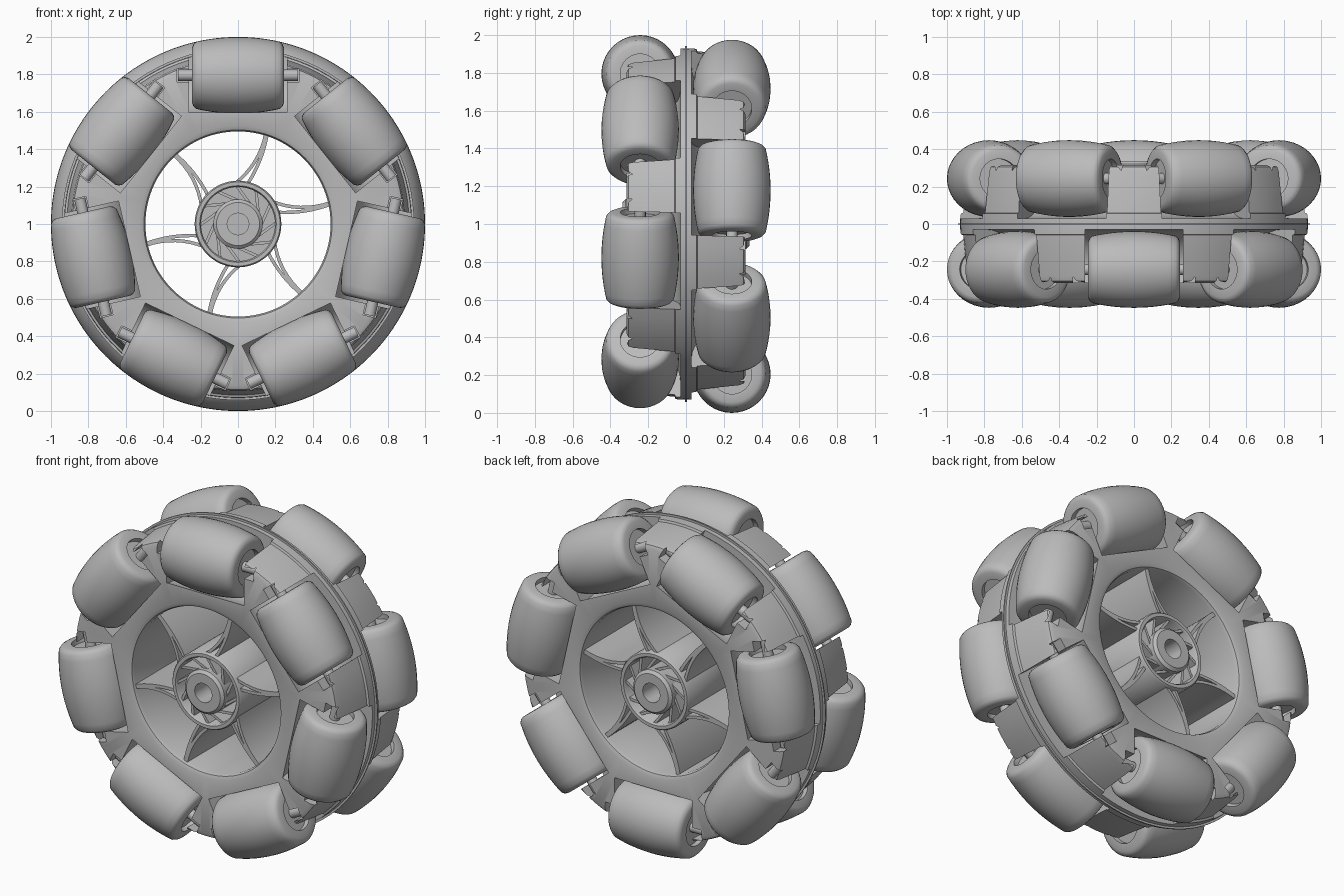
import bpy, bmesh, math
from mathutils import Matrix, Vector

if "Cube" in bpy.data.objects:
    bpy.data.objects.remove(bpy.data.objects["Cube"])

COUNT = 7                  # rollers per row
STEP = math.tau / COUNT
ROLLER_R = 0.795           # distance of roller axis from wheel axis
ROW_Y = 0.243              # offset of each row from the middle
FACE_Y = 0.315             # half width of the wheel body

grey = bpy.data.materials.new("plain grey")
grey.use_nodes = True
grey.diffuse_color = (0.5, 0.5, 0.5, 1)
grey.node_tree.nodes["Principled BSDF"].inputs["Base Color"].default_value = (0.5, 0.5, 0.5, 1)

CENTRE = Matrix.Translation((0, 0, 1))
AXLE = CENTRE @ Matrix.Rotation(math.pi / 2, 4, 'X')       # local z along the axle


def finish(name, bm, matrix=CENTRE, angle=35):
    bmesh.ops.remove_doubles(bm, verts=bm.verts, dist=1e-5)
    bmesh.ops.recalc_face_normals(bm, faces=bm.faces)
    mesh = bpy.data.meshes.new(name)
    bm.to_mesh(mesh)
    bm.free()
    mesh.transform(matrix)
    mesh.materials.append(grey)
    obj = bpy.data.objects.new(name, mesh)
    bpy.context.collection.objects.link(obj)
    smooth(obj, angle)
    return obj


def smooth(obj, angle):
    bpy.ops.object.select_all(action='DESELECT')
    obj.select_set(True)
    bpy.context.view_layer.objects.active = obj
    bpy.ops.object.shade_smooth_by_angle(angle=math.radians(angle))


def lathe(name, profile, segments, matrix, closed=False):
    """Spin (radius, height) points about local z."""
    bm = bmesh.new()
    verts = [bm.verts.new((r, 0, h)) for r, h in profile]
    pairs = list(zip(verts, verts[1:]))
    if closed:
        pairs.append((verts[-1], verts[0]))
    edges = [bm.edges.new(p) for p in pairs]
    bmesh.ops.spin(bm, geom=verts + edges, cent=(0, 0, 0), axis=(0, 0, 1),
                   angle=math.tau, steps=segments, use_merge=True)
    return finish(name, bm, matrix)


def prism(bm, outline, offset, matrix=Matrix()):
    """Extrude a closed outline symmetrically along +-offset."""
    offset = Vector(offset)
    low = [bm.verts.new(matrix @ (Vector(p) - offset)) for p in outline]
    high = [bm.verts.new(matrix @ (Vector(p) + offset)) for p in outline]
    bm.faces.new(low)
    bm.faces.new(high[::-1])
    for i in range(len(low)):
        j = (i + 1) % len(low)
        bm.faces.new((low[i], high[i], high[j], low[j]))


def mirrored(half):
    return half + [(r, -h) for r, h in reversed(half)]


def roller_places():
    """Frames with x along the roller axis, z outward and -y to the open side."""
    for row in (0, 1):
        for k in range(COUNT):
            spin = Matrix.Rotation((k + row / 2) * STEP, 4, 'Y')
            yield spin @ Matrix.Rotation(row * math.pi, 4, 'Z')


# Wheel body with chamfered bore and tapered outer wall
body = lathe("wheel_body", mirrored([
    (0.495, 0), (0.495, FACE_Y - 0.03), (0.503, FACE_Y - 0.01), (0.525, FACE_Y),
    (0.865, FACE_Y), (0.885, FACE_Y - 0.01), (0.893, FACE_Y - 0.035),
    (0.915, 0.06), (0.928, 0.055), (0.93, 0)])[:-1], 98, AXLE, closed=True)

# Cut roller pockets and pin slots from the body
bm = bmesh.new()
for place in roller_places():
    pocket = [(0, -0.6, 1.1), (0, -0.6, ROLLER_R)]
    for i in range(17):
        a = math.pi * i / 16
        pocket.append((0, -ROW_Y - 0.213 * math.cos(a), ROLLER_R - 0.213 * math.sin(a)))
    pocket.append((0, -ROW_Y + 0.213, 1.1))
    prism(bm, pocket, (0.262, 0, 0), place)
cutter = finish("pocket_cutter", bm)
bm = bmesh.new()
for place in roller_places():
    slot = [(0, -0.6, ROLLER_R - 0.035), (0, -0.6, ROLLER_R + 0.035),
            (0, -ROW_Y + 0.035, ROLLER_R + 0.035), (0, -ROW_Y + 0.035, ROLLER_R - 0.035)]
    prism(bm, slot, (0.325, 0, 0), place)
slot_cutter = finish("slot_cutter", bm)
for tool in (cutter, slot_cutter):
    tool.hide_render = True
    cut = body.modifiers.new("cut", 'BOOLEAN')
    cut.operation = 'DIFFERENCE'
    cut.solver = 'EXACT'
    cut.object = tool
depsgraph = bpy.context.evaluated_depsgraph_get()
carved = bpy.data.meshes.new_from_object(body.evaluated_get(depsgraph))
body.modifiers.clear()
body.data = carved
for tool in (cutter, slot_cutter):
    bpy.data.objects.remove(tool)
smooth(body, 30)

# Thin seam ring around the middle
lathe("seam_ring", mirrored([(0.9, 0.004), (0.942, 0.004)]), 98, AXLE, closed=True)

# Barrel rollers, curved to follow the wheel circle, with recessed ends
half = 0.245
end_r = math.sqrt(1 - half ** 2) - ROLLER_R
barrel = [(0, half - 0.03), (0.105, half - 0.03), (0.105, half),
          (end_r - 0.025, half), (end_r - 0.008, half - 0.007)]
for i in range(7):
    x = (half - 0.022) * (1 - i / 6)
    barrel.append((math.sqrt(1 - x * x) - ROLLER_R, x))
barrel = barrel[:-1] + [(1 - ROLLER_R, 0)] + [(r, -h) for r, h in reversed(barrel[:-1])]
pin = mirrored([(0, 0.32), (0.03, 0.32)])
for n, place in enumerate(roller_places()):
    frame = (CENTRE @ place @ Matrix.Translation((0, -ROW_Y, ROLLER_R))
             @ Matrix.Rotation(math.pi / 2, 4, 'Y'))
    lathe(f"roller_{n + 1}", barrel, 40, frame)
    lathe(f"roller_pin_{n + 1}", pin, 16, frame)

# Hub: outer ring, blind-bored core and web between them
lathe("hub_ring", mirrored([(0.198, 0.3), (0.205, 0.31), (0.225, 0.31), (0.232, 0.3)]),
      48, AXLE, closed=True)
lathe("hub_core", mirrored([(0, 0.12), (0.058, 0.12), (0.058, 0.335), (0.115, 0.335),
                            (0.132, 0.32)]), 40, AXLE)
lathe("hub_web", mirrored([(0, 0.1), (0.215, 0.1)]), 40, AXLE)


def polar(radius, degrees):
    a = math.radians(degrees)
    return Vector((radius * math.cos(a), 0, radius * math.sin(a)))


def wall(bm, start, end, bulge, thick, depth):
    """Thin curved wall between two points, running along the axle."""
    side = (end - start).cross(Vector((0, 1, 0))).normalized()
    path = []
    for i in range(9):
        t = i / 8
        path.append(start.lerp(end, t) + side * bulge * 4 * t * (1 - t))
    outline = [p + side * thick / 2 for p in path] + [p - side * thick / 2 for p in reversed(path)]
    prism(bm, outline, (0, depth, 0))


# Slanted ribs inside the hub ring
bm = bmesh.new()
for k in range(12):
    wall(bm, polar(0.125, k * 30), polar(0.205, k * 30 + 32), 0, 0.016, 0.295)
finish("hub_ribs", bm)

# Six swept spokes, each a pair of walls meeting at the rim
for k in range(6):
    bm = bmesh.new()
    tip = 13 + k * 60
    wall(bm, polar(0.215, tip + 22), polar(0.505, tip), -0.03, 0.018, 0.29)
    wall(bm, polar(0.215, tip + 4), polar(0.505, tip - 1), -0.015, 0.018, 0.29)
    finish(f"spoke_{k + 1}", bm)
